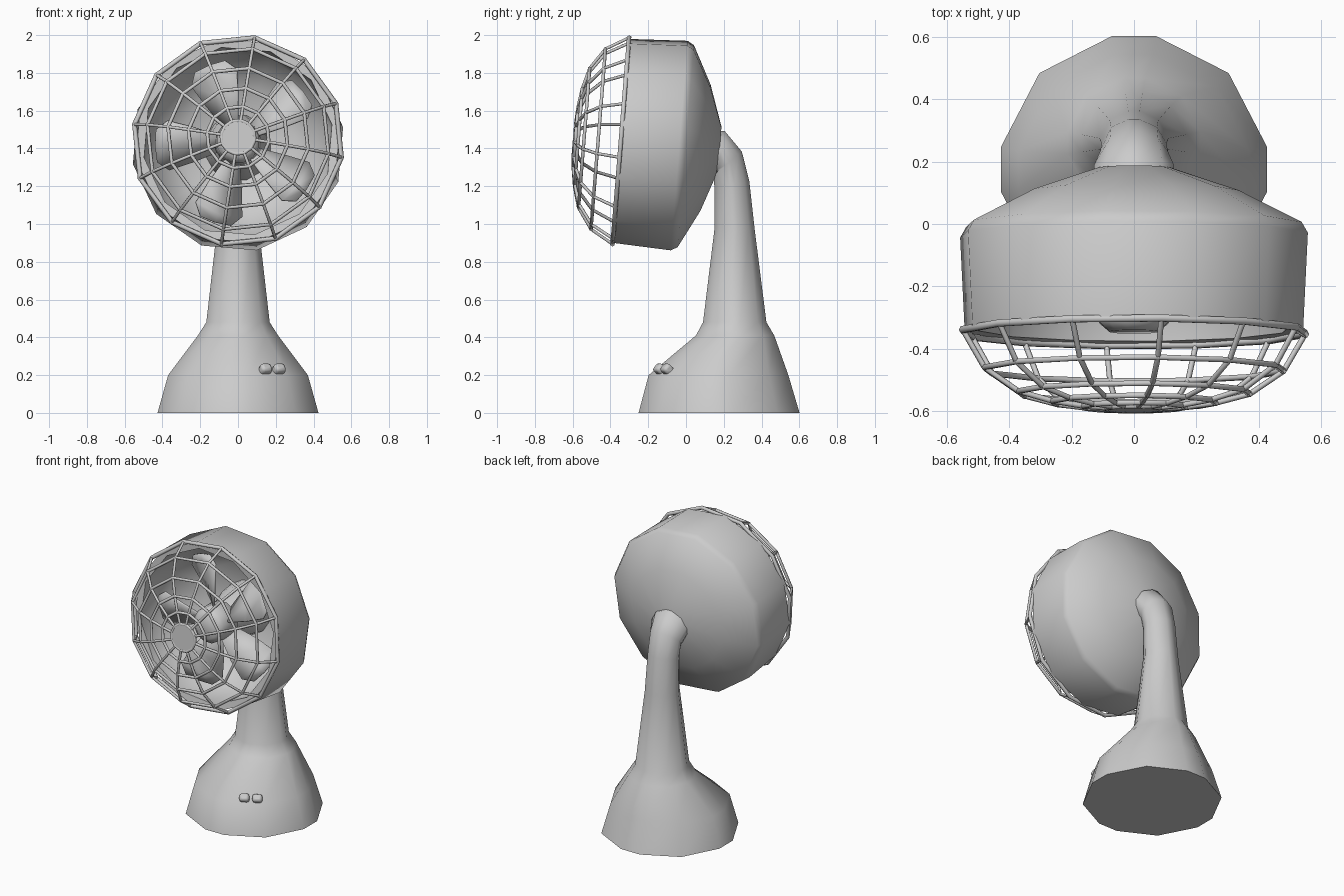
import bpy, bmesh, math
from mathutils import Vector

if "Cube" in bpy.data.objects:
    bpy.data.objects.remove(bpy.data.objects["Cube"])

V = Vector
TILT = math.radians(4.6)
C = V((0, -0.345, 1.44))                             # centre of the grille rim
U = V((0, math.sin(TILT), math.cos(TILT)))           # head "up"
D = V((0, math.cos(TILT), -math.sin(TILT)))          # head axis, pointing back


def head(r, deg, t):
    a = math.radians(deg)
    return C + V((r * math.cos(a), 0, 0)) + U * (r * math.sin(a)) + D * t


def head_ring(r, t, offset, n=12):
    return [head(r, offset + 360 * i / n, t) for i in range(n)]


def smooth(ob, deg):
    bpy.ops.object.select_all(action='DESELECT')
    ob.select_set(True)
    bpy.context.view_layer.objects.active = ob
    bpy.ops.object.shade_smooth_by_angle(angle=math.radians(deg))


def loft(name, rings, deg=40, cap_start=True, cap_end=True):
    bm = bmesh.new()
    rows = [[bm.verts.new(p) for p in r] for r in rings]
    n = len(rows[0])
    for a, b in zip(rows, rows[1:]):
        for i in range(n):
            j = (i + 1) % n
            bm.faces.new((a[i], a[j], b[j], b[i]))
    if cap_start:
        bm.faces.new(rows[0])
    if cap_end:
        bm.faces.new(rows[-1])
    bmesh.ops.recalc_face_normals(bm, faces=bm.faces)
    me = bpy.data.meshes.new(name)
    bm.to_mesh(me)
    bm.free()
    ob = bpy.data.objects.new(name, me)
    bpy.context.collection.objects.link(ob)
    smooth(ob, deg)
    return ob


# twelve-sided section shared by base and neck
quarter = [9.5, 45.5, 80.5]
SIDES = quarter + [180 - a for a in quarter[::-1]] + [180 + a for a in quarter] + [360 - a for a in quarter[::-1]]


def stand_ring(y, z, rx, ry, lean=0):
    s, c = math.sin(math.radians(lean)), math.cos(math.radians(lean))
    pts = []
    for a in SIDES:
        x, v = rx * math.cos(math.radians(a)), ry * math.sin(math.radians(a))
        pts.append(V((x, y + v * c, z + v * s)))
    return pts


# base and bent neck, one continuous body
loft("base_and_neck", [
    stand_ring(0.175, 0.0, 0.432, 0.432),
    stand_ring(0.172, 0.2, 0.375, 0.375),
    stand_ring(0.26, 0.41, 0.215, 0.21),
    stand_ring(0.258, 0.48, 0.17, 0.17),
    stand_ring(0.257, 0.98, 0.112, 0.107),
    stand_ring(0.243, 1.21, 0.105, 0.095, 10),
    stand_ring(0.22, 1.32, 0.11, 0.10, 40),
    stand_ring(0.185, 1.375, 0.13, 0.12, 80),
    stand_ring(0.13, 1.39, 0.13, 0.11, 86),
], 45)

# two rounded control buttons
for i, (x, y) in enumerate([(0.145, -0.138), (0.217, -0.10)]):
    bpy.ops.mesh.primitive_cube_add(size=1, location=(x, y, 0.23),
                                    rotation=(math.radians(-40), 0, math.radians(28)))
    ob = bpy.context.object
    ob.name = f"button_{i + 1}"
    ob.scale = (0.062, 0.055, 0.05)
    bpy.ops.object.transform_apply(location=False, rotation=False, scale=True)
    bev = ob.modifiers.new("round", 'BEVEL')
    bev.width, bev.segments = 0.015, 2
    smooth(ob, 50)

# head housing: outer drum, domed back, then the inner lining
outer = [(0.12, 0.525), (0.34, 0.45), (0.545, 0.345), (0.565, 0.31), (0.55, 0.005)]
inner = [(0.505, 0.01), (0.495, 0.29), (0.31, 0.41), (0.11, 0.47)]
loft("head_housing", [head_ring(r, t, 10) for r, t in outer + inner], 70)

# motor hub
loft("motor_hub", [head_ring(r, t, 15) for r, t in
                   [(0.08, 0.0), (0.115, 0.03), (0.125, 0.17), (0.10, 0.2), (0.16, 0.33), (0.18, 0.47)]], 50)

# five pitched fan blades
for k in range(5):
    mid = 38 + 72 * k
    bm = bmesh.new()
    rows = []
    for r, half, pitch in [(0.10, 20, 0.05), (0.26, 20, 0.06), (0.39, 19, 0.05), (0.44, 11, 0.03)]:
        rows.append([bm.verts.new(head(r, mid + half * s, 0.13 + pitch * s)) for s in (-1, 0, 1)])
    for a, b in zip(rows, rows[1:]):
        for i in range(2):
            bm.faces.new((a[i], a[i + 1], b[i + 1], b[i]))
    me = bpy.data.meshes.new("blade")
    bm.to_mesh(me)
    bm.free()
    ob = bpy.data.objects.new(f"fan_blade_{k + 1}", me)
    bpy.context.collection.objects.link(ob)
    sol = ob.modifiers.new("thickness", 'SOLIDIFY')
    sol.thickness, sol.offset = 0.012, 0
    smooth(ob, 40)


# wire grille: twelve spokes and concentric rings
def wires(name, paths, radius):
    cu = bpy.data.curves.new(name, 'CURVE')
    cu.dimensions = '3D'
    cu.bevel_depth, cu.bevel_resolution = radius, 1
    cu.use_fill_caps = True
    for pts, closed in paths:
        sp = cu.splines.new('POLY')
        sp.points.add(len(pts) - 1)
        for p, co in zip(sp.points, pts):
            p.co = (*co, 1)
        sp.use_cyclic_u = closed
    ob = bpy.data.objects.new(name, cu)
    bpy.context.collection.objects.link(ob)
    bpy.ops.object.select_all(action='DESELECT')
    ob.select_set(True)
    bpy.context.view_layer.objects.active = ob
    bpy.ops.object.convert(target='MESH')
    smooth(bpy.context.object, 65)


TURN = 20.9
dome = [(0.555, 0.0), (0.485, -0.12), (0.375, -0.195), (0.265, -0.225), (0.165, -0.24), (0.09, -0.245)]
wires("grille_rim", [(head_ring(0.555, 0.0, TURN), True)], 0.013)
wires("grille_rings", [(head_ring(r, t, TURN), True) for r, t in dome[1:]], 0.010)
wires("grille_spokes", [([head(r, TURN + 30 * k, t) for r, t in dome], False) for k in range(12)], 0.009)

# grille centre cap
loft("grille_cap", [head_ring(0.085, -0.252, TURN), head_ring(0.085, -0.238, TURN)])
